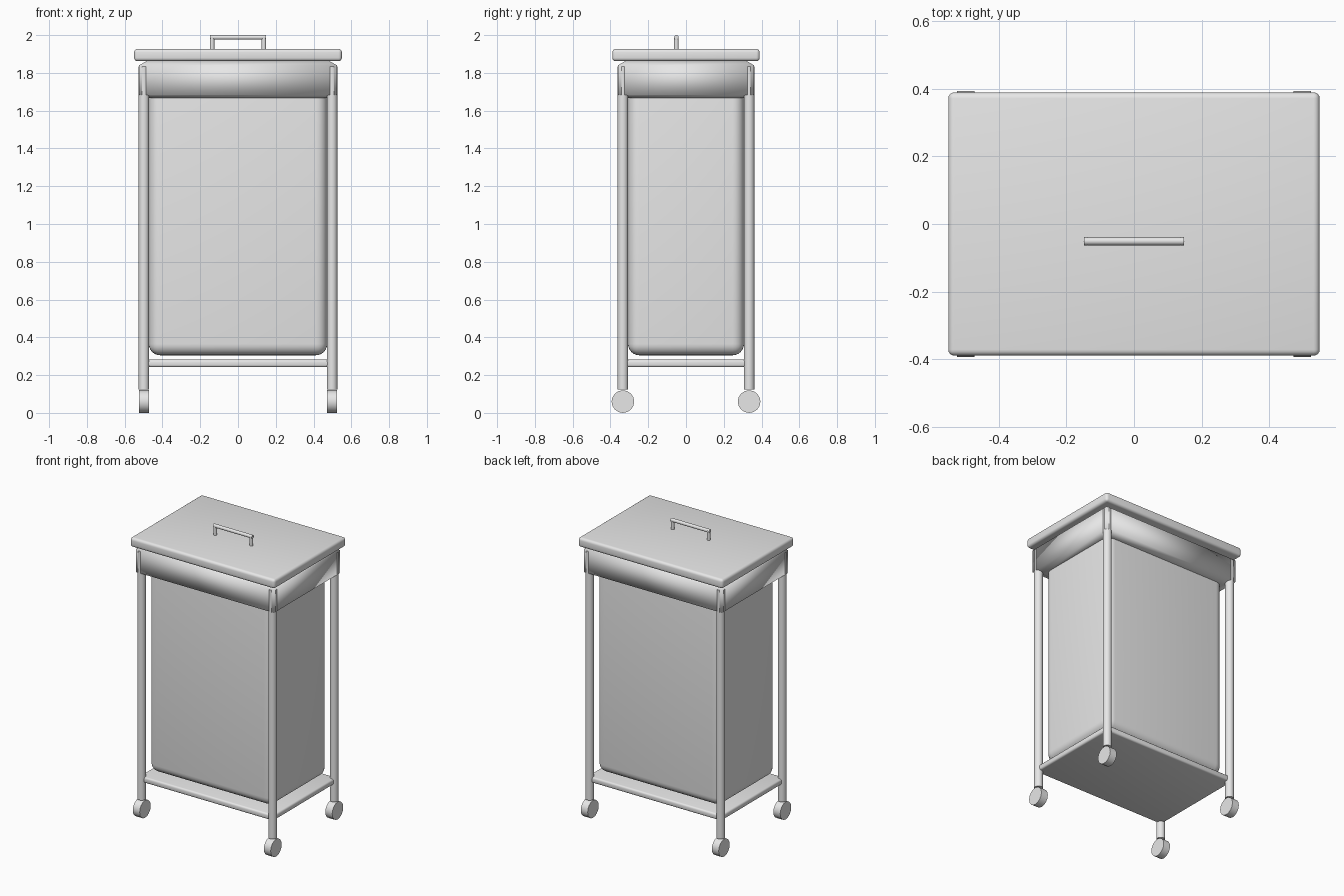
import bpy, bmesh, math

cube = bpy.data.objects.get("Cube")
if cube:
    bpy.data.objects.remove(cube, do_unlink=True)

# One plain grey for the whole hamper
grey = bpy.data.materials.new("plain_grey")
grey.use_nodes = True
colour = (0.8, 0.8, 0.8, 1)
grey.diffuse_color = colour
grey.node_tree.nodes["Principled BSDF"].inputs["Base Color"].default_value = colour


def finish(obj, name, angle=40):
    obj.name = name
    obj.data.materials.append(grey)
    bpy.ops.object.select_all(action='DESELECT')
    obj.select_set(True)
    bpy.context.view_layer.objects.active = obj
    bpy.ops.object.shade_smooth_by_angle(angle=math.radians(angle))
    return obj


def box(name, hx, hy, z0, z1, bevel, segments=4):
    """Rounded box with half sizes hx, hy between two heights."""
    bpy.ops.mesh.primitive_cube_add(size=2, location=(0, 0, (z0 + z1) / 2))
    obj = bpy.context.object
    obj.scale = (hx, hy, (z1 - z0) / 2)
    bpy.ops.object.transform_apply(location=False, rotation=False, scale=True)
    bm = bmesh.new()
    bm.from_mesh(obj.data)
    bmesh.ops.bevel(bm, geom=bm.edges[:], offset=bevel, segments=segments,
                    profile=0.5, affect='EDGES')
    bm.to_mesh(obj.data)
    bm.free()
    return finish(obj, name)


def cylinder(name, radius, depth, location, rotation=(0, 0, 0), sides=24):
    bpy.ops.mesh.primitive_cylinder_add(vertices=sides, radius=radius, depth=depth,
                                        location=location, rotation=rotation)
    return finish(bpy.context.object, name)


def ring_shell(name, rings):
    """Closed shell through rectangular rings of (half x, half y, z)."""
    bm = bmesh.new()
    loops = [[bm.verts.new((sx * hx, sy * hy, z))
              for sx, sy in ((-1, -1), (1, -1), (1, 1), (-1, 1))]
             for hx, hy, z in rings]
    for low, high in zip(loops, loops[1:]):
        for i in range(4):
            j = (i + 1) % 4
            bm.faces.new((low[i], low[j], high[j], high[i]))
    bm.faces.new(loops[0][::-1])
    bm.faces.new(loops[-1])
    mesh = bpy.data.meshes.new(name)
    bm.to_mesh(mesh)
    bm.free()
    obj = bpy.data.objects.new(name, mesh)
    bpy.context.collection.objects.link(obj)
    return finish(obj, name, 80)


# Lid, hanging bag, folded cuff and bottom shelf
box("lid", 0.55, 0.39, 1.862, 1.927, 0.018)
box("bag", 0.472, 0.307, 0.305, 1.8, 0.06, 6)
ring_shell("bag_cuff", [(0.472, 0.307, 1.668), (0.525, 0.36, 1.684),
                        (0.525, 0.36, 1.84), (0.48, 0.32, 1.864)])
box("shelf", 0.51, 0.345, 0.242, 0.282, 0.012, 3)

# Four legs on wheels
for side, sx in (("left", 1), ("right", -1)):
    for end, sy in (("front", -1), ("back", 1)):
        x, y = sx * 0.498, sy * 0.334
        cylinder(f"{end}_{side}_leg", 0.028, 1.71, (x, y, 0.98))
        cylinder(f"{end}_{side}_wheel", 0.06, 0.052, (x, y, 0.06),
                 (0, math.pi / 2, 0), 16)

# Lid handle: two posts and a bar
for side, sx in (("left", 1), ("right", -1)):
    cylinder(f"handle_{side}_post", 0.012, 0.075, (sx * 0.137, -0.051, 1.955), sides=16)
cylinder("handle_bar", 0.012, 0.296, (0, -0.051, 1.988), (0, math.pi / 2, 0), 16)
